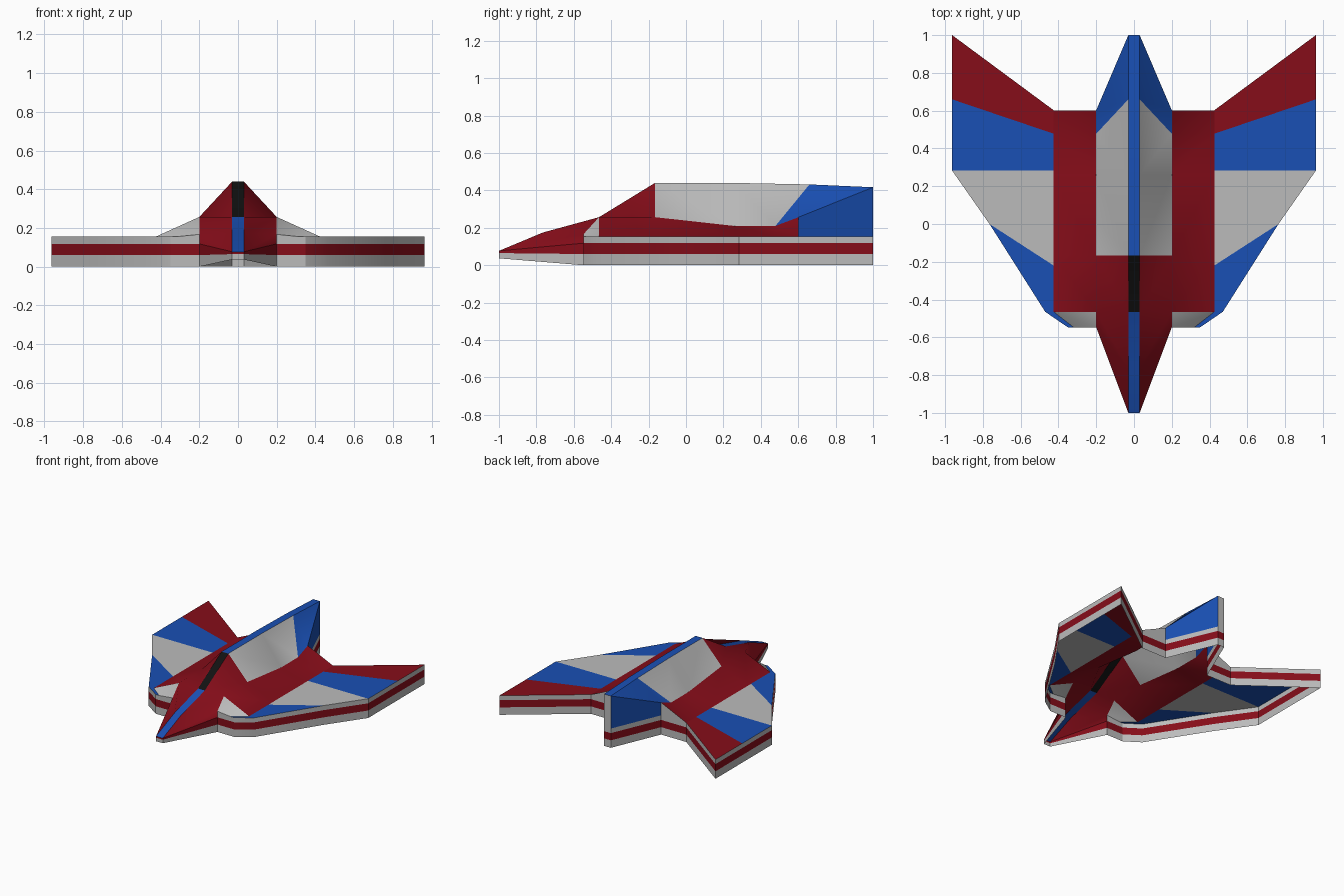
import bpy, bmesh, math

if "Cube" in bpy.data.objects:
    bpy.data.objects.remove(bpy.data.objects["Cube"])

RGB = {"red": (0.24, 0.004, 0.01, 1), "blue": (0.01, 0.08, 0.46, 1),
       "black": (0.006, 0.006, 0.006, 1), "grey": (0.5, 0.5, 0.5, 1)}
MATS = {}
for name, rgb in RGB.items():
    MATS[name] = bpy.data.materials.new(name)
    MATS[name].diffuse_color = rgb
ORDER = list(RGB)


def half_shell(name, faces):
    """Build the +x half from (colour, points) faces, then mirror it."""
    bm = bmesh.new()
    for colour, pts in faces:
        f = bm.faces.new([bm.verts.new(p) for p in pts])
        f.material_index = ORDER.index(colour)
        f.normal_update()
        if f.normal.z < -0.01:
            f.normal_flip()
    bmesh.ops.remove_doubles(bm, verts=bm.verts, dist=0.0005)
    mesh = bpy.data.meshes.new(name)
    bm.to_mesh(mesh)
    bm.free()
    for c in ORDER:
        mesh.materials.append(MATS[c])
    ob = bpy.data.objects.new(name, mesh)
    bpy.context.collection.objects.link(ob)
    bpy.ops.object.select_all(action='DESELECT')
    ob.select_set(True)
    bpy.context.view_layer.objects.active = ob
    bpy.ops.object.shade_smooth_by_angle(angle=math.radians(30))
    mir = ob.modifiers.new("mirror", 'MIRROR')
    mir.use_clip = True
    return ob


R, S, W = 0.03, 0.2, 0.425          # ridge, shoulder and wing-root half widths
LEVELS = (0, 0.06, 0.118, 0.155)    # heights of the edge stripes
TOP = LEVELS[3]

# Striped edge wall following the plan outline, open underneath
outline = [(0, -1), (R, -1), (S, -0.547), (0.35, -0.547), (0.47, -0.465), (0.765, 0),
           (0.963, 0.283), (0.963, 1), (W, 0.602), (S, 0.602), (R, 1), (0, 1)]


def level(p, i):
    z = (0.037, 0.065, 0.077, 0.077)[i] if p[1] == -1 else LEVELS[i]
    return (p[0], p[1], z)


walls = []
for n, (a, b) in enumerate(zip(outline, outline[1:])):
    for i, colour in enumerate(("grey", "red", "grey")):
        if n < 2 and i == 2:
            continue
        walls.append((colour, [level(a, i), level(b, i), level(b, i + 1), level(a, i + 1)]))
half_shell("striped_edge", walls)

# Flat wing top in coloured sections
wing = [("blue", [(0.32, -0.547), (0.35, -0.547), (0.47, -0.465), (0.765, 0), (W, -0.22), (W, -0.465)]),
        ("grey", [(W, -0.22), (0.765, 0), (0.963, 0.283), (W, 0.283)]),
        ("blue", [(W, 0.283), (0.963, 0.283), (0.963, 0.66), (W, 0.478)]),
        ("red", [(W, 0.478), (0.963, 0.66), (0.963, 1), (W, 0.602)])]
half_shell("wings", [(c, [(x, y, TOP) for x, y in p]) for c, p in wing])

# Centre ridge strip, from nose to tail
ridge = [(-1, 0.077), (-0.765, 0.175), (-0.465, 0.257), (-0.166, 0.44),
         (0.26, 0.44), (0.66, 0.432), (1, 0.417)]
strip = []
for n, ((y0, z0), (y1, z1)) in enumerate(zip(ridge, ridge[1:])):
    strip.append(("black" if n == 2 else "blue",
                  [(0, y0, z0), (R, y0, z0), (R, y1, z1), (0, y1, z1)]))
strip.append(("grey", [(R, 1, TOP), (0, 1, TOP), (0, 1, 0.417), (R, 1, 0.417)]))
half_shell("centre_ridge", strip)

# Fuselage: ridge points r, shoulder points s, wing-root points w
r = [(R, y, z) for y, z in ridge]
s = [(S, y, z) for y, z in [(-0.547, 0.167), (-0.465, 0.257), (-0.166, 0.257),
                            (0.26, 0.21), (0.478, 0.21), (0.602, 0.257)]]
w = [(W, p[1], TOP) for p in s]
nose_low, chin = (R, -1, 0.077), (S, -0.547, LEVELS[2])
body = [("red", [nose_low, chin, s[0], r[1]]),
        ("red", [r[1], s[0], s[1], r[2]]),
        ("red", [r[2], s[1], s[2], r[3]]),
        ("grey", [r[3], s[2], s[3], r[4]]),
        ("grey", [r[4], s[3], s[4], r[5]]),
        ("blue", [r[5], s[4], s[5]]),
        ("blue", [r[5], s[5], r[6]])]
body += [("red", [s[i], w[i], w[i + 1], s[i + 1]]) for i in range(1, 5)]
# Intake fronts, rear caps and tail sides
body += [("grey", [s[0], (0.32, -0.547, TOP), w[1], s[1]]),
         ("grey", [(S, -0.547, TOP), (0.32, -0.547, TOP), s[0]]),
         ("grey", [w[5], (S, 0.602, TOP), s[5]]),
         ("blue", [(S, 0.602, TOP), (R, 1, TOP), r[6], s[5]])]
half_shell("fuselage", body)

for m in bpy.data.materials:
    if m.users and not m.is_grease_pencil:
        m.use_nodes = True
        m.node_tree.nodes["Principled BSDF"].inputs["Base Color"].default_value = m.diffuse_color
